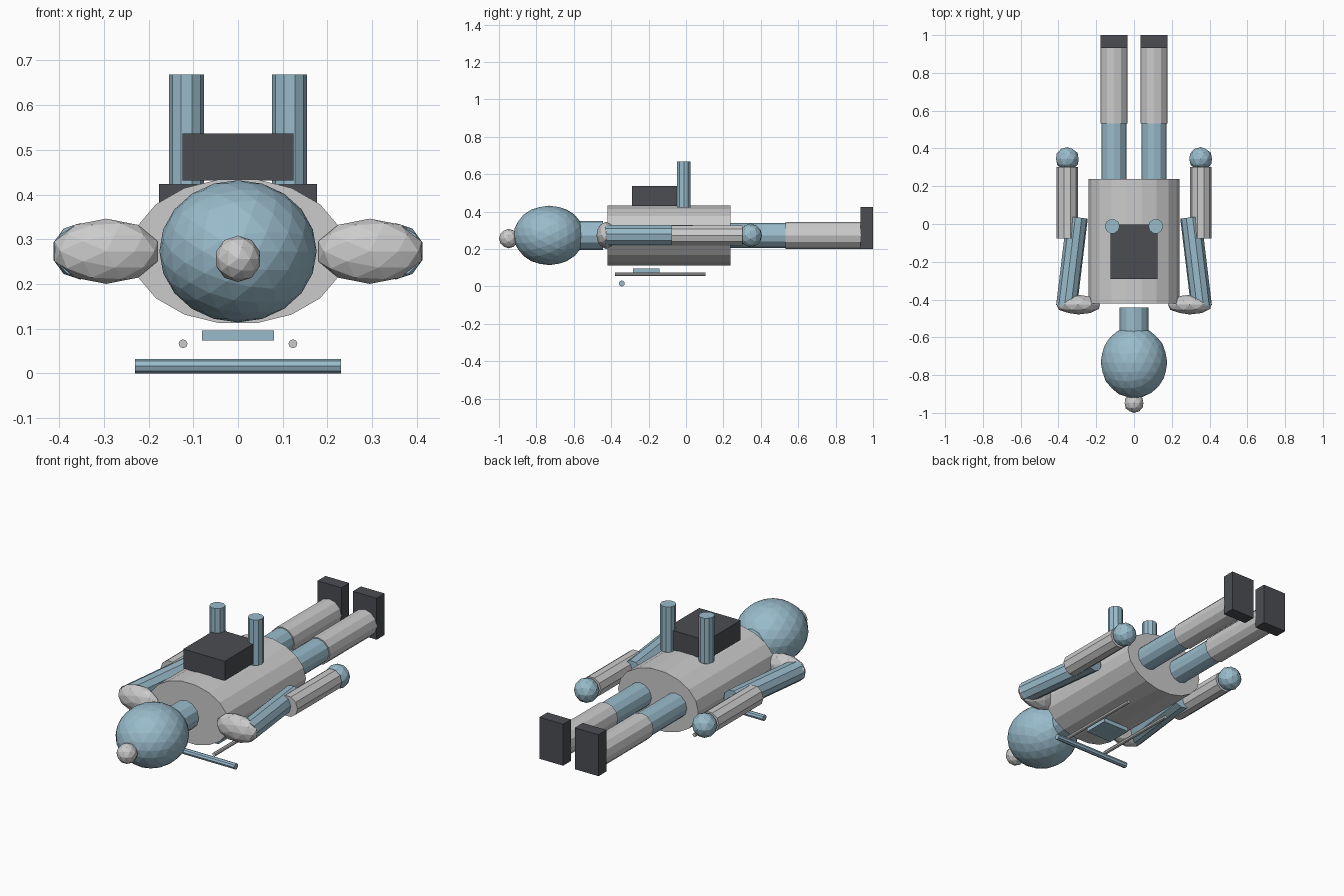
import bpy, bmesh, math
from mathutils import Matrix, Vector

if "Cube" in bpy.data.objects:
    bpy.data.objects.remove(bpy.data.objects["Cube"])

CZ = 0.273  # height of the body axis


def material(name, color):
    m = bpy.data.materials.new(name)
    m.diffuse_color = color
    m.use_nodes = True
    m.node_tree.nodes["Principled BSDF"].inputs["Base Color"].default_value = m.diffuse_color
    return m


BLUE = material("blue", (0.32, 0.50, 0.60, 1))
DARK = material("dark_grey", (0.07, 0.075, 0.085, 1))


def finish(name, bm, mat):
    me = bpy.data.meshes.new(name)
    bm.to_mesh(me)
    bm.free()
    if mat:
        me.materials.append(mat)
    ob = bpy.data.objects.new(name, me)
    bpy.context.collection.objects.link(ob)
    return ob


def tube(name, a, b, r, sides, mat=None, r2=None):
    """Cylinder from a to b; r2 gives an elliptical section."""
    a, b = Vector(a), Vector(b)
    d = b - a
    rot = Vector((0, 0, 1)).rotation_difference(d).to_matrix().to_4x4()
    m = (Matrix.Translation((a + b) / 2) @ rot @ Matrix.Diagonal((r, r2 or r, 1, 1))
         @ Matrix.Rotation(math.pi / 2, 4, 'Z'))
    bm = bmesh.new()
    bmesh.ops.create_cone(bm, cap_ends=True, segments=sides, radius1=1, radius2=1,
                          depth=d.length, matrix=m)
    return finish(name, bm, mat)


def ball(name, c, r, detail, mat=None):
    """Faceted ellipsoid with its pole along y."""
    m = (Matrix.Translation(c) @ Matrix.Diagonal((*r, 1))
         @ Matrix.Rotation(math.pi / 2, 4, 'X'))
    bm = bmesh.new()
    bmesh.ops.create_icosphere(bm, subdivisions=detail, radius=1, matrix=m)
    return finish(name, bm, mat)


def box(name, lo, hi, mat=None):
    lo, hi = Vector(lo), Vector(hi)
    m = Matrix.Translation((lo + hi) / 2) @ Matrix.Diagonal((*(hi - lo), 1))
    bm = bmesh.new()
    bmesh.ops.create_cube(bm, size=1, matrix=m)
    return finish(name, bm, mat)


# Torso, neck, head and top knob
tube("torso", (0, -0.42, CZ), (0, 0.238, CZ), 0.24, 18, r2=0.1635)
tube("neck", (0, -0.57, CZ), (0, -0.443, CZ), 0.077, 12, BLUE)
ball("head", (0, -0.732, CZ), (0.176, 0.19, 0.159), 3, BLUE)
ball("head_knob", (0, -0.948, 0.256), (0.052, 0.052, 0.052), 2)

# Back pack
box("back_pack", (-0.124, -0.29, 0.431), (0.124, -0.003, 0.536), DARK)

for s, side in ((-1, "left"), (1, "right")):
    # Pack canister
    tube(side + "_canister", (s * 0.115, -0.012, 0.422), (s * 0.115, -0.012, 0.668),
         0.039, 10, BLUE)
    # Leg and foot
    x = s * 0.106
    tube(side + "_upper_leg", (x, 0.22, CZ), (x, 0.54, CZ), 0.066, 12, BLUE)
    tube(side + "_lower_leg", (x, 0.532, CZ), (x, 0.935, CZ), 0.072, 12)
    box(side + "_foot", (x - 0.071, 0.932, 0.2), (x + 0.071, 1.0, 0.424), DARK)
    # Shoulder, arm and hand
    ball(side + "_shoulder", (s * 0.295, -0.427, CZ), (0.121, 0.052, 0.073), 2)
    tube(side + "_upper_arm", (s * 0.357, -0.435, CZ), (s * 0.3, 0.035, CZ), 0.056, 10, BLUE)
    tube(side + "_lower_arm", (s * 0.353, -0.077, CZ), (s * 0.353, 0.303, CZ), 0.057, 10)
    ball(side + "_hand", (s * 0.353, 0.345, CZ), (0.063, 0.062, 0.063), 2, BLUE)
    # Chest rail
    tube(side + "_chest_rail", (s * 0.123, -0.38, 0.066), (s * 0.123, 0.105, 0.066), 0.01, 8)

# Chest panel and cross bar
box("chest_panel", (-0.08, -0.283, 0.073), (0.08, -0.143, 0.096), BLUE)
tube("cross_bar", (-0.23, -0.343, 0.016), (0.23, -0.343, 0.016), 0.016, 8, BLUE)
